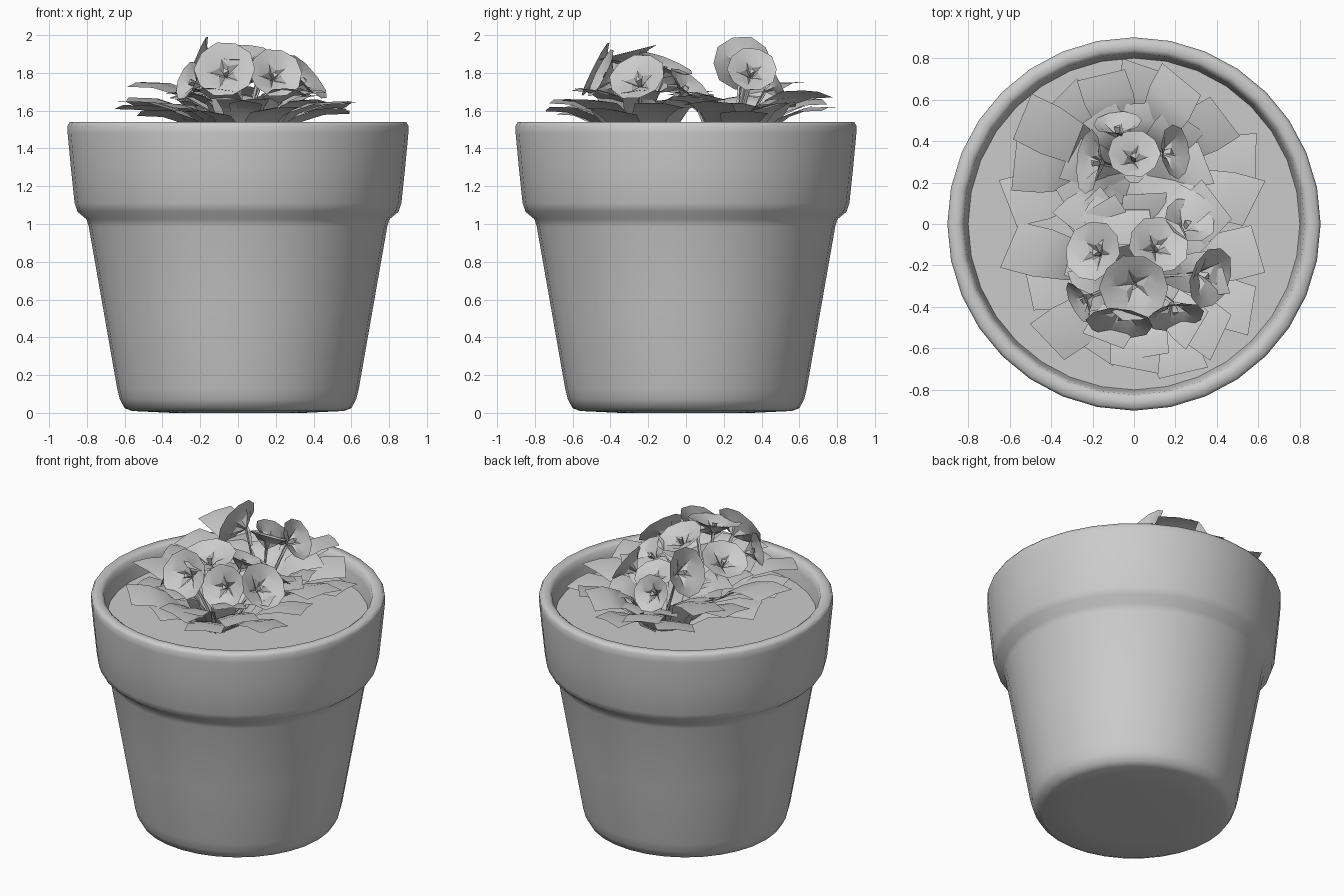
import bpy, bmesh, math, random
from mathutils import Vector, Matrix

if "Cube" in bpy.data.objects:
    bpy.data.objects.remove(bpy.data.objects["Cube"], do_unlink=True)
random.seed(4)

grey = bpy.data.materials.new("plain grey")
grey.use_nodes = True
grey.diffuse_color = (0.6, 0.6, 0.6, 1)
grey.node_tree.nodes["Principled BSDF"].inputs["Base Color"].default_value = (0.6, 0.6, 0.6, 1)


def finish(name, bm, smooth):
    mesh = bpy.data.meshes.new(name)
    bm.to_mesh(mesh)
    bm.free()
    mesh.materials.append(grey)
    ob = bpy.data.objects.new(name, mesh)
    bpy.context.collection.objects.link(ob)
    bpy.ops.object.select_all(action='DESELECT')
    ob.select_set(True)
    bpy.context.view_layer.objects.active = ob
    bpy.ops.object.shade_smooth_by_angle(angle=math.radians(smooth))


def bridge(bm, a, b):
    n = len(a)
    for i in range(n):
        j = (i + 1) % n
        bm.faces.new((a[i], a[j], b[j], b[i]))


def ring(bm, n, radius, z, matrix=Matrix()):
    # radius is a number or a function of the step
    out = []
    for i in range(n):
        a = math.tau * i / n
        r = radius(i) if callable(radius) else radius
        out.append(bm.verts.new(matrix @ Vector((r * math.cos(a), r * math.sin(a), z))))
    return out


# Pot: lathed wall with a thick rolled rim
SIDES = 32
profile = [(0.35, 0), (0.56, 0.01), (0.6, 0.025), (0.625, 0.07), (0.64, 0.13),
           (0.71, 0.53), (0.79, 0.985), (0.802, 1.025), (0.85, 1.065), (0.865, 1.11),
           (0.885, 1.3), (0.902, 1.48), (0.902, 1.52), (0.89, 1.54), (0.845, 1.54),
           (0.825, 1.525), (0.815, 1.48), (0.8, 1.39)]
bm = bmesh.new()
rings = [ring(bm, SIDES, r, z) for r, z in profile]
for a, b in zip(rings, rings[1:]):
    bridge(bm, a, b)
bm.faces.new(rings[0][::-1])
finish("pot", bm, 60)

# Soil disc
bm = bmesh.new()
bm.faces.new(ring(bm, SIDES, 0.803, 1.4))
finish("soil", bm, 30)


# Leaves: strips that rise from the root and arch out to a blunt, nearly square tip
def leaf(bm, root, tip, width):
    away = Vector((tip[0] - root[0], tip[1] - root[1]))
    reach, tip_z = away.length, tip[2]
    turn = Matrix.Translation((*root, 0)) @ Matrix.Rotation(math.atan2(away.y, away.x), 4, 'Z')
    path = [(0.05, 1.4, 0.3), (0.35 * reach, 1.5, 0.6), (0.52 * reach, tip_z - 0.05, 0.8),
            (0.75 * reach, tip_z - 0.005, 0.97), (reach, tip_z, 0.95)]
    skew, roll = random.uniform(-0.03, 0.03), random.uniform(-0.02, 0.02)
    rows = []
    for r, z, w in path:
        rows.append([bm.verts.new(turn @ Vector((r + s * skew * w, s * w * width / 2,
                                                 z + (s * roll - 0.012 * abs(s)) * w)))
                     for s in (-1, 0, 1)])
    for a, b in zip(rows, rows[1:]):
        for k in range(2):
            bm.faces.new((a[k], b[k], b[k + 1], a[k + 1]))


roots = {"front": (0.03, -0.26), "back": (0, 0.25)}
tips = {"front": [(0.57, -0.42, 1.61), (0.6, -0.12, 1.64), (0.42, -0.55, 1.66),
                  (0.24, -0.72, 1.62), (0, -0.7, 1.66), (-0.2, -0.62, 1.6),
                  (-0.42, -0.57, 1.64), (-0.51, -0.3, 1.6), (-0.6, -0.1, 1.65),
                  (0.4, 0.12, 1.68), (-0.25, 0.1, 1.68)],
        "back": [(-0.61, 0.1, 1.63), (-0.58, 0.28, 1.67), (-0.54, 0.52, 1.75),
                 (-0.36, 0.62, 1.62), (-0.16, 0.72, 1.66), (0.06, 0.76, 1.62),
                 (0.23, 0.7, 1.7), (0.44, 0.52, 1.64), (0.59, 0.32, 1.6),
                 (0.58, 0.1, 1.65), (0.3, 0, 1.7), (-0.05, -0.1, 1.74), (-0.3, -0.02, 1.7)]}
for side, root in roots.items():
    bm = bmesh.new()
    for tip in tips[side]:
        leaf(bm, root, tip, 0.25)
    # Shorter inner leaves fill the heart of the plant
    for i in range(9):
        angle = math.tau * (i + random.uniform(-0.2, 0.2)) / 9
        reach = random.uniform(0.32, 0.42)
        leaf(bm, root, (root[0] + reach * math.cos(angle), root[1] + reach * math.sin(angle),
                        random.uniform(1.64, 1.72)), 0.22)
    finish(side + "_leaves", bm, 40)


# Flowers: shallow funnel, star-shaped throat, pistil and a thin stalk
def flower(name, root, place, facing, radius):
    axis = Vector(facing).normalized()
    m = Matrix.Translation(place) @ axis.to_track_quat('Z', 'Y').to_matrix().to_4x4()
    bm = bmesh.new()
    n = 10
    outer = ring(bm, n, lambda i: radius * (1 if i % 2 else 0.97), 0, m)
    middle = ring(bm, n, 0.7 * radius, -0.015, m)
    star = ring(bm, n, lambda i: radius * (0.5 if i % 2 else 0.25), -0.04, m)
    throat = ring(bm, n, 0.07 * radius, -0.08, m)
    for a, b in ((outer, middle), (middle, star), (star, throat)):
        bridge(bm, a, b)
    # Pistil
    base = ring(bm, 3, 0.01, -0.075, m)
    tip = ring(bm, 3, 0.02, -0.02, m)
    bridge(bm, base, tip)
    bm.faces.new(tip)
    # Stalk
    stalk_top = ring(bm, 4, 0.012, -0.08, m)
    stalk_foot = ring(bm, 4, 0.012, 1.4, Matrix.Translation((*root, 0)))
    bridge(bm, stalk_foot, stalk_top)
    finish(name, bm, 25)


front_blooms = [((-0.07, -0.48, 1.82), (-0.1, -1, 0.5), 0.165),
                ((0.2, -0.45, 1.8), (0.2, -1, 0.5), 0.145),
                ((0, -0.31, 1.91), (0, -0.25, 1), 0.17),
                ((0.37, -0.26, 1.78), (1, -0.35, 0.85), 0.155),
                ((-0.2, -0.13, 1.77), (-0.5, 0.25, 1), 0.15),
                ((0.12, -0.1, 1.85), (0.2, 0.4, 1), 0.15),
                ((0.27, 0.02, 1.74), (0.4, 0.7, 0.9), 0.13),
                ((-0.27, -0.38, 1.76), (-1, -0.5, 0.4), 0.11)]
back_blooms = [((-0.08, 0.49, 1.74), (-0.1, 1, 0.5), 0.12),
               ((0, 0.34, 1.79), (0, 0.5, 1), 0.13),
               ((0.2, 0.35, 1.82), (1, 0.1, 0.6), 0.135),
               ((-0.22, 0.3, 1.85), (-1, 0.1, 0.4), 0.16)]
for side, blooms in (("front", front_blooms), ("back", back_blooms)):
    for i, (place, facing, radius) in enumerate(blooms):
        flower(f"{side}_flower_{i + 1}", roots[side], place, facing, radius)
